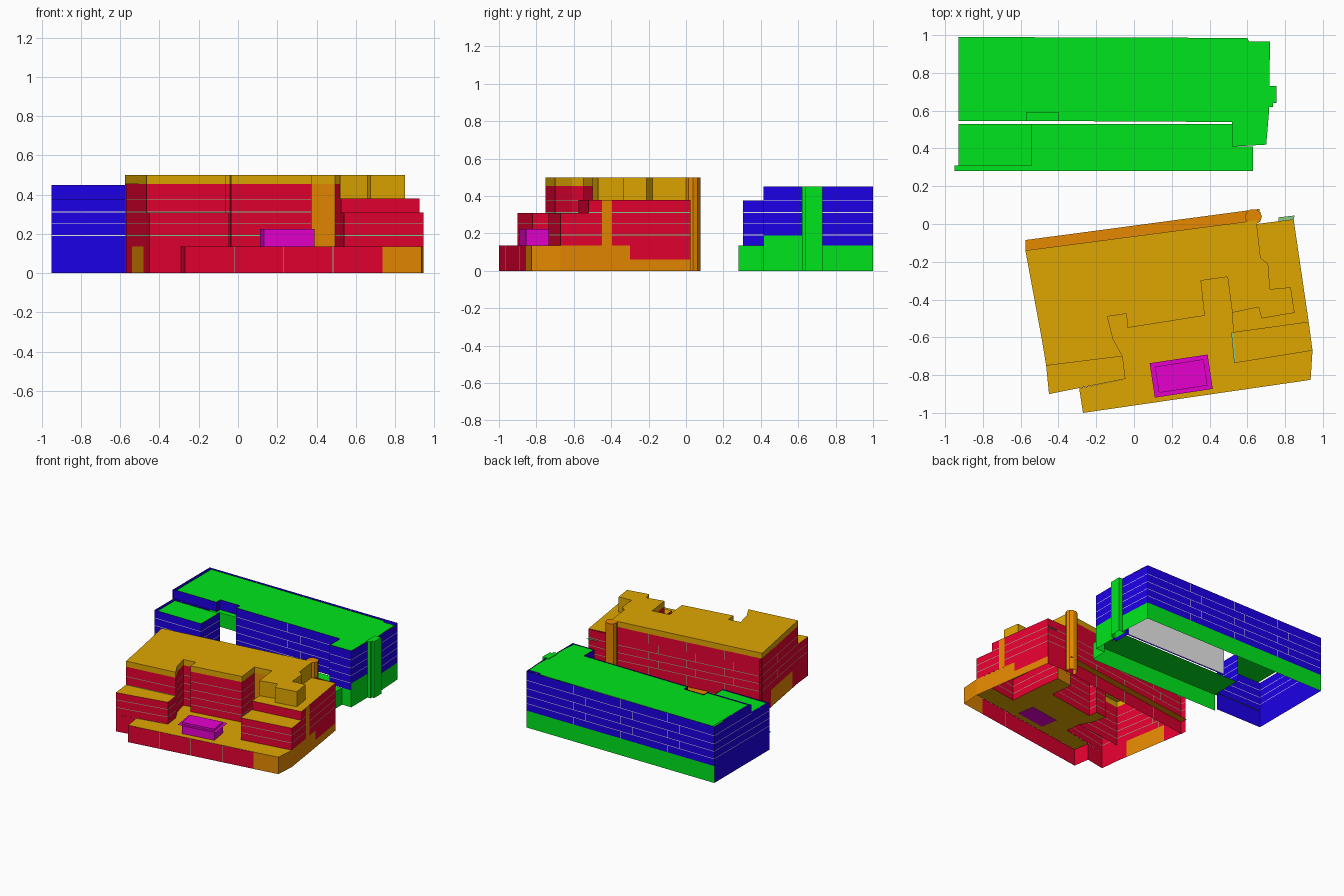
import bpy, bmesh, math
from mathutils import Vector

if "Cube" in bpy.data.objects:
    bpy.data.objects.remove(bpy.data.objects["Cube"], do_unlink=True)


def material(name, rgb):
    m = bpy.data.materials.new(name)
    m.use_nodes = True
    m.diffuse_color = (*rgb, 1)
    m.node_tree.nodes["Principled BSDF"].inputs["Base Color"].default_value = (*rgb, 1)
    return m


RED = material("red", (.79, 0, .03))
BLUE = material("blue", (.012, 0, .79))
GREEN = material("green", (0, .79, .012))
GOLD = material("gold", (.74, .38, 0))
ORANGE = material("orange", (.79, .25, 0))
MAGENTA = material("magenta", (.79, 0, .62))
PALE = material("pale_green", (.25, .6, .25))
WHITE = material("white", (.9, .9, .9))

SEAM = .004                       # width of the joints between panels
FLOORS = (.19, .25, .31, .375)    # heights of the horizontal joints


def finish(name, bm, mats):
    me = bpy.data.meshes.new(name)
    bm.to_mesh(me)
    bm.free()
    for m in mats:
        me.materials.append(m)
    ob = bpy.data.objects.new(name, me)
    bpy.context.collection.objects.link(ob)


def cap(name, points, z, mat):
    """Flat roof slab surface."""
    bm = bmesh.new()
    f = bm.faces.new([bm.verts.new((x, y, z)) for x, y in points])
    f.normal_update()
    if f.normal.z < 0:
        f.normal_flip()
    bmesh.ops.triangulate(bm, faces=[f])
    finish(name, bm, [mat])


def wall(name, path, z0, z1, mat, seam=None, spacing=None):
    """Sheet wall along a path; with a seam material and spacing it is split
    into staggered panels whose joints take that material."""
    bm = bmesh.new()

    def quad(a, b, low, high, index=0):
        f = bm.faces.new([bm.verts.new((*p, z)) for p, z in
                          ((a, low), (b, low), (b, high), (a, high))])
        f.material_index = index

    for p, q in zip(path, path[1:]):
        p, q = Vector(p), Vector(q)
        if not seam:
            quad(p, q, z0, z1)
            continue
        d = q - p
        count = max(1, round(d.length / spacing))
        half = d.normalized() * SEAM / 2
        zs = [z0] + [z for z in FLOORS if z0 + .02 < z < z1 - .02] + [z1]
        for r, (low, high) in enumerate(zip(zs, zs[1:])):
            if r:
                quad(p, q, low, low + SEAM, 1)
                low += SEAM
            shift = .25 * (r % 2) if count > 1 else 0
            cuts = [p] + [p + d * ((i + shift) / count) for i in range(1, count)] + [q]
            for i, (a, b) in enumerate(zip(cuts, cuts[1:])):
                if i:
                    quad(a - half, a + half, low, high, 1)
                quad(a + half if i else a, b - half if i < count - 1 else b, low, high)
    finish(name, bm, [mat, seam] if seam else [mat])


def red_wall(name, path, z0, z1):
    wall(name, path, z0, z1, RED, PALE, .3)


def blue_wall(name, path, z0, z1):
    wall(name, path, z0, z1, BLUE, WHITE, .4)


def prism(name, points, z0, z1, mat):
    wall(name + "_sides", points + points[:1], z0, z1, mat)
    cap(name + "_top", points, z1, mat)


# ---- Rear building ----
BASE, TOP = .135, .45
wing_l, wing_r = -.95, -.54
notch = [(-.57, .545), (-.57, .59), (-.4, .59), (-.4, .545)]
cap("rear_main_roof", [(-.93, .545)] + notch + [
    (.52, .54), (.52, .41), (.7, .42), (.715, .6), (.72, .965),
    (.61, .965), (.6, .985), (-.93, .99)], TOP - .006, GREEN)
cap("rear_notch_roof", notch, .37, GREEN)
cap("rear_wing_roof", [(-.93, .31), (wing_r, .31), (wing_r, .53), (-.93, .53)], .37, GREEN)
cap("rear_terrace", [(wing_l, .28), (.63, .28), (.63, .41), (.52, .41), (.52, .53),
                     (wing_r, .53), (wing_r, .31), (wing_l, .31)], BASE, GREEN)
blue_wall("rear_back_wall", [(.71, 1), (wing_l, 1)], BASE, TOP)
wall("rear_back_base", [(.71, 1), (wing_l, 1)], 0, BASE, GREEN)
blue_wall("rear_left_wall", [(wing_l, 1), (wing_l, .53)], 0, TOP)
blue_wall("rear_wing_side", [(wing_l, .53), (wing_l, .305)], 0, .375)
blue_wall("rear_wing_front", [(wing_l, .305), (wing_r, .305)], 0, .375)
blue_wall("rear_wing_inner", [(wing_r, .305), (wing_r, .545)], BASE, .375)
blue_wall("rear_step_wall", [(wing_l, .54), (-.57, .54)], .375, TOP)
blue_wall("rear_notch_wall", notch, .37, TOP)
blue_wall("rear_front_wall", [(-.4, .543), (.52, .54)], BASE, TOP)
wall("rear_front_lining", [(-.4, .553), (.515, .55)], BASE, TOP - .01, WHITE)
blue_wall("rear_front_right_wall", [(.52, .54), (.52, .415), (.71, .415)], BASE, TOP)
wall("rear_front_base", [(wing_r, .28), (.63, .28), (.63, .415), (.71, .415), (.71, .62)],
     0, BASE, GREEN)
wall("rear_right_band", [(.71, .415), (.71, .62)], BASE, .19, GREEN)
blue_wall("rear_right_front_wall", [(.71, .415), (.71, .62)], .19, TOP)
blue_wall("rear_right_back_wall", [(.725, .73), (.71, 1)], BASE, TOP)
wall("rear_right_back_base", [(.725, .73), (.71, 1)], 0, BASE, GREEN)
prism("rear_stair_tower", [(.7, .62), (.735, .62), (.735, .64), (.755, .64),
                           (.755, .73), (.7, .73)], 0, TOP, GREEN)

# ---- Front building: shared outline pieces ----
left_side = [(-.575, -.1), (-.49, -.6), (-.465, -.75)]
court_left = [(-.465, -.75), (-.06, -.7), (-.11, -.61), (-.14, -.49), (-.04, -.475),
              (-.035, -.55), (.375, -.485), (.355, -.3)]
court_right = [(.495, -.28), (.52, -.47)]
upper_right = [(.52, -.47), (.66, -.44), (.675, -.5), (.85, -.47), (.83, -.335),
               (.72, -.345), (.71, -.21), (.67, -.18), (.65, 0)]
back = [(.65, .02), (-.575, -.14)]
roof = left_side[1:] + court_left[1:] + court_right + upper_right[1:] + back

# Roofs and terraces
cap("front_main_roof", roof, .5, GOLD)
wall("front_main_roof_edge", roof + roof[:1], .455, .5, GOLD)
cap("front_terrace", [(-.27, -1), (.935, -.825), (.945, -.67), (.54, -.735)] + court_right[::-1]
    + court_left[:0:-1] + [(-.045, -.82), (-.29, -.87)], BASE, GOLD)
cap("left_step_roof", [(-.465, -.75), (-.06, -.7), (-.045, -.82), (-.45, -.9)], .31, GOLD)
cap("right_step_roof", [(.525, -.575), (.925, -.52), (.945, -.67), (.54, -.735)], .31, GOLD)
cap("right_upper_roof", [(.525, -.575), (.925, -.52), (.845, .025)] + upper_right[::-1], .38, GOLD)
cap("right_step_sill", [(.515, -.575), (.525, -.575), (.54, -.735), (.53, -.735)], .305, PALE)
cap("back_sill", [(.765, .01), (.845, .02), (.85, .045), (.765, .035)], .305, PALE)

# Upper walls
red_wall("court_left_wall", court_left, BASE, .457)
wall("court_back_wall", [(.355, -.3), (.495, -.28)], BASE, .457, ORANGE)
red_wall("court_right_wall", court_right + [(.54, -.735)], BASE, .31)
red_wall("court_right_upper_wall", court_right + [(.525, -.575)], .31, .38)
red_wall("court_right_top_wall", court_right, .38, .457)
wall("penthouse_wall", upper_right, .38, .46, GOLD)
red_wall("left_wall", left_side, BASE, .457)
red_wall("back_wall", [(.845, .025)] + back, 0, .38)
red_wall("back_top_wall", back, .38, .457)
red_wall("left_step_wall", [(-.465, -.75), (-.45, -.9), (-.045, -.82), (-.06, -.7)], BASE, .31)
red_wall("right_step_front", [(.54, -.735), (.945, -.67), (.925, -.52)], BASE, .31)
red_wall("right_upper_front", [(.525, -.575), (.925, -.52)], .31, .38)


def side(y):
    """Point of the right-hand side wall at depth y."""
    t = (y + .52) / .545
    return (.925 - .08 * t, y)


red_wall("right_wall_front", [side(-.52), side(-.45)], BASE, .38)
wall("right_wall_strip", [side(-.45), side(-.395)], BASE, .38, ORANGE)
red_wall("right_wall_middle", [side(-.395), side(-.3)], BASE, .38)
red_wall("right_wall_back", [side(-.3), side(.025)], .06, .38)

# Base walls
wall("front_base_wall", [(-.27, -1), (.735, -.855)], 0, BASE, RED, PALE, .25)
wall("front_base_corner", [(.735, -.855), (.935, -.825), (.945, -.67), side(-.3)], 0, BASE, ORANGE)
wall("right_base_wall", [side(-.3), side(.025)], 0, .06, ORANGE)
red_wall("left_base_back", [(-.575, -.1), (-.541, -.3)], 0, BASE)
wall("left_base_middle", [(-.541, -.3), (-.49, -.6), (-.48, -.66)], 0, BASE, ORANGE)
red_wall("left_base_front", [(-.48, -.66), (-.465, -.75), (-.45, -.9), (-.29, -.87), (-.27, -1)],
         0, BASE)
cap("back_ledge", [(-.575, -.14), (.66, .02), (.665, .08), (-.575, -.085)], .1, ORANGE)

# Round column at the back corner
column = [(.632 + .045 * math.cos(math.tau * i / 10), .038 + .042 * math.sin(math.tau * i / 10))
          for i in range(10)]
prism("back_column", column, 0, .5, ORANGE)


# Roof-light pavilion on the terrace
def tilted(w, d):
    c, s = math.cos(.15), math.sin(.15)
    return [(.25 + x * c - y * s, -.805 + x * s + y * c)
            for x, y in ((-w, -d), (w, -d), (w, d), (-w, d))]


prism("pavilion", tilted(.13, .07), BASE - .002, .225, MAGENTA)
cap("pavilion_eave", tilted(.155, .092), .21, MAGENTA)
cap("pavilion_floor", tilted(.13, .07), BASE - .003, MAGENTA)
